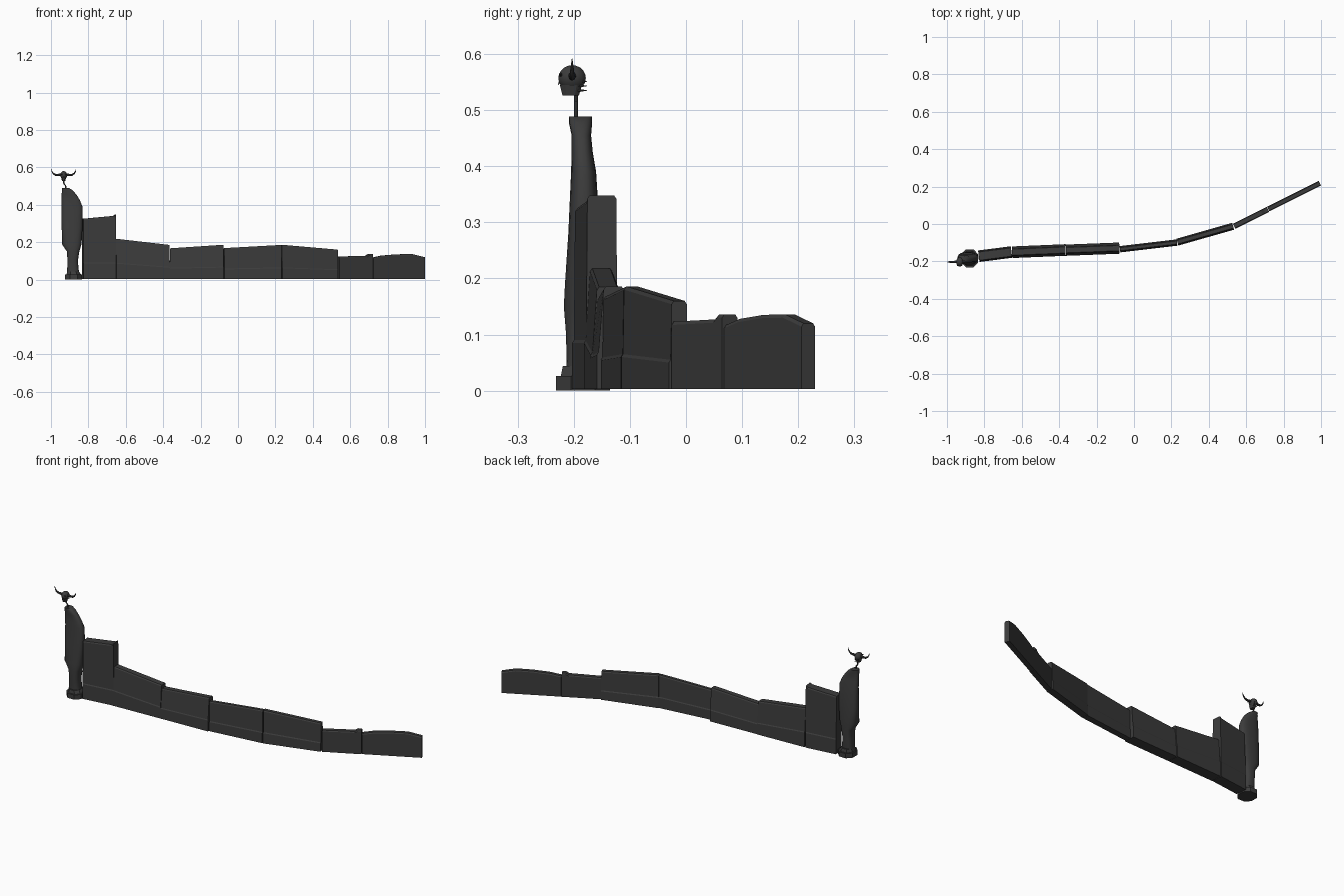
import bpy, bmesh, math
from mathutils import Vector

if "Cube" in bpy.data.objects:
    bpy.data.objects.remove(bpy.data.objects["Cube"])

COLOUR = (0.045, 0.045, 0.045, 1)
stone = bpy.data.materials.new("dark_stone")
stone.use_nodes = True
stone.diffuse_color = COLOUR
stone.node_tree.nodes["Principled BSDF"].inputs["Base Color"].default_value = COLOUR


def finish(name, bm, smooth=False):
    bmesh.ops.recalc_face_normals(bm, faces=bm.faces)
    mesh = bpy.data.meshes.new(name)
    bm.to_mesh(mesh)
    bm.free()
    mesh.materials.append(stone)
    ob = bpy.data.objects.new(name, mesh)
    bpy.context.collection.objects.link(ob)
    if smooth:
        bpy.ops.object.select_all(action="DESELECT")
        ob.select_set(True)
        bpy.context.view_layer.objects.active = ob
        bpy.ops.object.shade_smooth_by_angle(angle=math.radians(35))
    return ob


def loft(name, rings, smooth=False):
    """Skin closed rings of points and cap both ends."""
    bm = bmesh.new()
    loops = [[bm.verts.new(p) for p in ring] for ring in rings]
    n = len(loops[0])
    for a, b in zip(loops, loops[1:]):
        for i in range(n):
            j = (i + 1) % n
            bm.faces.new((a[i], a[j], b[j], b[i]))
    bm.faces.new(loops[0])
    bm.faces.new(loops[-1])
    return finish(name, bm, smooth)


def wall(name, start, end, half, batter, ledge, tops):
    """Wall run: tops lists (fraction along, height); ledge gives plinth heights."""
    a, b = Vector(start), Vector(end)
    d = (b - a).normalized()
    side = Vector((-d.y, d.x))
    rings = []
    for t, top in tops:
        c = a.lerp(b, t)
        low = ledge[0] + (ledge[1] - ledge[0]) * t
        step = 0.003 if batter else 0.0
        profile = [(half, 0.003), (half, low), (half - step, low + 0.005),
                   (half - step - batter, top - 0.006),
                   (half - step - batter - 0.004, top)]
        pts = [(-w, z) for w, z in profile] + [(w, z) for w, z in reversed(profile)]
        rings.append([(*(c + side * w), z) for w, z in pts])
    return loft(name, rings)


def tube(name, path, sides=8):
    """Tapered tube in the x-z plane; path lists (x, z, radius)."""
    rings = []
    for i, (x, z, r) in enumerate(path):
        p, q = path[max(i - 1, 0)], path[min(i + 1, len(path) - 1)]
        t = Vector((q[0] - p[0], q[1] - p[1])).normalized()
        ring = []
        for k in range(sides):
            ang = math.tau * k / sides
            u = r * math.cos(ang)
            ring.append((x - t.y * u, HEAD.y + r * math.sin(ang), z + t.x * u))
        rings.append(ring)
    return loft(name, rings, True)


def oval(z, x0, x1, y0, y1, sides=20, power=0.75):
    cx, cy, rx, ry = (x0 + x1) / 2, (y0 + y1) / 2, (x1 - x0) / 2, (y1 - y0) / 2
    pts = []
    for k in range(sides):
        c, s = math.cos(math.tau * (k + .5) / sides), math.sin(math.tau * (k + .5) / sides)
        pts.append((cx + rx * math.copysign(abs(c) ** power, c),
                    cy + ry * math.copysign(abs(s) ** power, s), z))
    return pts


# Curving run of walls
wall("wall_tall", (-0.83, -0.172), (-0.655, -0.150), 0.031, 0.002, (0.085, 0.085),
     [(0, 0.325), (0.93, 0.34), (1, 0.348)])
wall("wall_second", (-0.652, -0.151), (-0.366, -0.139), 0.031, 0.008, (0.085, 0.063),
     [(0, 0.218), (1, 0.185)])
wall("wall_third", (-0.364, -0.140), (-0.078, -0.129), 0.030, 0.009, (0.058, 0.064),
     [(0, 0.167), (1, 0.186)])
wall("wall_fourth", (-0.075, -0.135), (0.230, -0.099), 0.017, 0.002, (0.054, 0.060),
     [(0, 0.168), (1, 0.185)])
wall("wall_fifth", (0.232, -0.097), (0.530, -0.012), 0.019, 0.002, (0.060, 0.050),
     [(0, 0.186), (1, 0.16)])
wall("wall_low", (0.535, -0.012), (0.716, 0.078), 0.015, 0, (0.06, 0.06),
     [(0, 0.123), (0.82, 0.127), (0.9, 0.136), (1, 0.136)])
wall("wall_end", (0.718, 0.080), (0.994, 0.218), 0.0135, 0, (0.065, 0.065),
     [(0, 0.117), (0.18, 0.128), (0.48, 0.135), (0.76, 0.136), (1, 0.12)])

# Tower plinth and tapering body
loft("plinth_base", [oval(z, -0.927, -0.83, -0.235, -0.132, 8, 0.9) for z in (0, 0.026)])
loft("plinth_step", [oval(0.026, -0.92, -0.836, -0.226, -0.142, 8, 0.9),
                     oval(0.044, -0.915, -0.848, -0.222, -0.146, 8, 0.9)])
loft("tower_body", [oval(*r) for r in (
    (0.040, -0.914, -0.850, -0.213, -0.155),
    (0.100, -0.912, -0.856, -0.214, -0.152),
    (0.150, -0.915, -0.848, -0.218, -0.150),
    (0.190, -0.942, -0.836, -0.216, -0.150),
    (0.280, -0.943, -0.831, -0.210, -0.153),
    (0.390, -0.943, -0.831, -0.205, -0.160),
    (0.425, -0.943, -0.845, -0.204, -0.166),
    (0.455, -0.943, -0.864, -0.204, -0.169),
    (0.478, -0.942, -0.885, -0.209, -0.167),
    (0.489, -0.940, -0.903, -0.209, -0.167))], True)

# Horned head on a thin bent neck
HEAD = Vector((-0.932, -0.203, 0.557))
neck = tube("neck", [(-0.920, 0.480, 0.004), (-0.922, 0.502, 0.0035),
                     (-0.932, 0.515, 0.0035), (-0.932, 0.545, 0.004)])
neck.location.y = 0.007

bm = bmesh.new()
bmesh.ops.create_uvsphere(bm, u_segments=16, v_segments=10, radius=1)
for v in bm.verts:
    narrow = 1 + 0.22 * min(v.co.z, 0)
    v.co = HEAD + Vector((v.co.x * 0.019 * narrow, v.co.y * 0.0245, v.co.z * 0.023))
finish("skull", bm, True)
loft("jaw", [oval(0.526, -0.941, -0.923, -0.221, -0.190, 8),
             oval(0.545, -0.946, -0.918, -0.226, -0.184, 8)])


def cone(name, at, direction, r, length):
    bm = bmesh.new()
    bmesh.ops.create_cone(bm, segments=6, radius1=r, radius2=0, depth=length, cap_ends=True)
    ob = finish(name, bm)
    d = Vector(direction).normalized()
    ob.rotation_euler = d.to_track_quat("Z", "Y").to_euler()
    ob.location = Vector(at) + d * length / 2


# Brow ridge, back spikes and mirrored horns
cone("nose", (HEAD.x, -0.222, 0.555), (0, -0.6, -1), 0.004, 0.012)
for i in range(3):
    for s in (-1, 1):
        cone("back_spike", (HEAD.x + s * 0.007, -0.192, 0.535 + i * 0.008),
             (s * 0.2, 1, 0), 0.003, 0.018)
for s, label in ((-1, "right"), (1, "left")):
    cone(label + "_brow", (HEAD.x + s * 0.007, -0.222, 0.562), (s, -0.3, 0.3), 0.004, 0.012)
    tube(label + "_horn", [(HEAD.x + s * dx, z, r) for dx, z, r in (
        (0.012, 0.562, 0.007), (0.028, 0.559, 0.0065), (0.044, 0.560, 0.0055),
        (0.056, 0.567, 0.004), (0.063, 0.578, 0.0025), (0.067, 0.592, 0.0005))])
